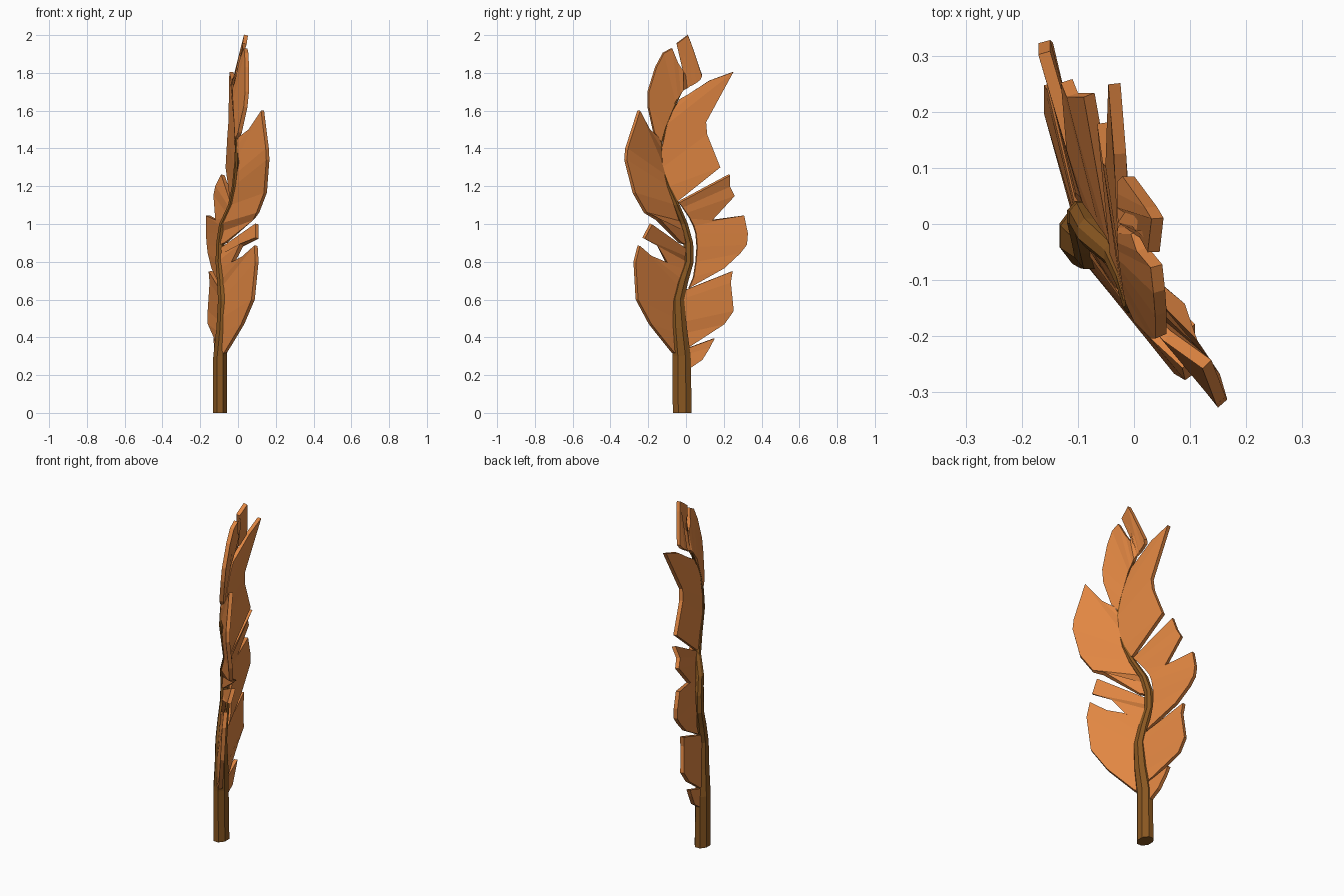
import bpy, bmesh, math


def material(name, rgb):
    m = bpy.data.materials.new(name)
    m.diffuse_color = (*rgb, 1)
    return m


ORANGE = material("vane_orange", (0.75, 0.24, 0.055))
BROWN = material("quill_brown", (0.25, 0.095, 0.015))

# Quill path: height, x, y, half width in x, half width in y
PATH = [(0, -.095, -.02, .038, .05), (.3, -.095, -.023, .036, .048),
        (.45, -.082, -.037, .032, .042), (.6, -.078, -.045, .028, .035),
        (.7, -.085, -.02, .026, .033), (.8, -.095, .013, .024, .028),
        (.9, -.093, .012, .022, .026), (1.0, -.08, -.015, .02, .025),
        (1.1, -.035, -.055, .018, .022), (1.2, -.017, -.1, .015, .02),
        (1.33, -.007, -.143, .012, .016), (1.43, -.005, -.14, .01, .014),
        (1.55, -.012, -.1, .009, .011), (1.7, -.02, -.025, .004, .005)]


def finish(name, bm, mat):
    bmesh.ops.recalc_face_normals(bm, faces=bm.faces)
    me = bpy.data.meshes.new(name)
    bm.to_mesh(me)
    bm.free()
    me.materials.append(mat)
    ob = bpy.data.objects.new(name, me)
    bpy.context.collection.objects.link(ob)
    return ob


def quill_x(z):
    for a, b in zip(PATH, PATH[1:]):
        if z <= b[0]:
            return a[1] + (b[1] - a[1]) * (z - a[0]) / (b[0] - a[0])
    return PATH[-1][1]


# Quill: eight-sided tapering tube
def quill(sides=8):
    bm = bmesh.new()
    rings = []
    for z, x, y, rx, ry in PATH:
        angles = [2 * math.pi * (i + .5) / sides for i in range(sides)]
        k = 1 / math.cos(math.pi / sides)
        rings.append([bm.verts.new((x + k * rx * math.cos(a), y + k * ry * math.sin(a), z))
                      for a in angles])
    for a, b in zip(rings, rings[1:]):
        for i in range(sides):
            j = (i + 1) % sides
            bm.faces.new((a[i], a[j], b[j], b[i]))
    bm.faces.new(rings[0])
    bm.faces.new(rings[-1])
    finish("quill", bm, BROWN)


# Vane: strip of barbs, rows are root y, root z, tip x, tip y, tip z
def vane(name, rows):
    bm = bmesh.new()
    pairs = [(bm.verts.new((quill_x(rz), ry, rz)), bm.verts.new((x, y, z)))
             for ry, rz, x, y, z in rows]
    for (a, b), (c, d) in zip(pairs, pairs[1:]):
        bm.faces.new((a, b, d, c))
    ob = finish(name, bm, ORANGE)
    mod = ob.modifiers.new("thickness", 'SOLIDIFY')
    mod.thickness = .022
    mod.offset = 0


quill()

# Back side, bottom to top
vane("back_vane_small", [
    (0, .23, -.1, .025, .24), (0, .28, -.105, .085, .28),
    (0, .31, -.115, .125, .345), (0, .34, -.12, .15, .395)])
vane("back_vane_lower", [
    (-.01, .34, -.09, .01, .345), (-.02, .42, -.15, .2, .47),
    (-.03, .48, -.15, .25, .54), (-.03, .6, -.14, .235, .69),
    (-.02, .645, -.145, .245, .75)])
vane("back_vane_middle", [
    (.015, .66, -.085, .03, .67), (.04, .72, -.13, .2, .765),
    (.052, .8, -.15, .285, .845), (.058, .88, -.155, .32, .89),
    (.052, .95, -.16, .325, .95), (.04, .99, -.16, .305, 1.045),
    (.02, 1.03, -.11, .135, 1.02), (0, 1.06, -.12, .255, 1.15),
    (-.02, 1.09, -.11, .23, 1.2), (-.04, 1.115, -.08, .23, 1.26)])
vane("back_vane_upper", [
    (-.06, 1.12, -.03, -.04, 1.125), (-.09, 1.2, -.055, .18, 1.3),
    (-.125, 1.3, -.045, .11, 1.475), (-.13, 1.4, -.04, .105, 1.54),
    (-.1, 1.53, -.035, .25, 1.805), (-.07, 1.6, -.025, .125, 1.76),
    (-.035, 1.66, -.02, .01, 1.685)])

# Front side, bottom to top
vane("front_vane_lower", [
    (-.045, .31, -.065, -.07, .32), (-.055, .42, .025, -.19, .47),
    (-.06, .5, .08, -.26, .6), (-.05, .6, .1, -.272, .8),
    (-.035, .66, .095, -.25, .885), (-.02, .7, .03, -.19, .83),
    (0, .76, -.03, -.1, .795)])
vane("front_vane_narrow", [
    (0, .76, -.03, -.1, .79), (.005, .8, .02, -.155, .89),
    (.005, .83, .1, -.225, .925), (.005, .865, .1, -.185, 1.0)])
vane("front_vane_middle", [
    (.0, .89, -.065, -.03, .9), (-.01, .96, .085, -.15, 1.025),
    (-.03, 1.01, .105, -.215, 1.06), (-.06, 1.1, .145, -.275, 1.165),
    (-.1, 1.2, .158, -.32, 1.34), (-.115, 1.26, .155, -.315, 1.4),
    (-.135, 1.33, .13, -.25, 1.6), (-.14, 1.4, .06, -.2, 1.5),
    (-.14, 1.43, .01, -.15, 1.46)])
vane("tip_vane", [
    (-.135, 1.44, .01, -.17, 1.485), (-.115, 1.51, .04, -.2, 1.62),
    (-.095, 1.56, .048, -.2, 1.7), (-.075, 1.61, .048, -.16, 1.83),
    (-.06, 1.65, .045, -.12, 1.905), (-.045, 1.67, .04, -.075, 1.93),
    (-.03, 1.69, .015, -.045, 1.855), (-.015, 1.71, .005, -.015, 1.81),
    (0, 1.72, .015, -.01, 1.89), (.01, 1.725, .035, -.05, 1.955),
    (.03, 1.735, .042, .01, 2.0), (.055, 1.75, .03, .03, 1.95),
    (.075, 1.765, -.01, .085, 1.785)])
